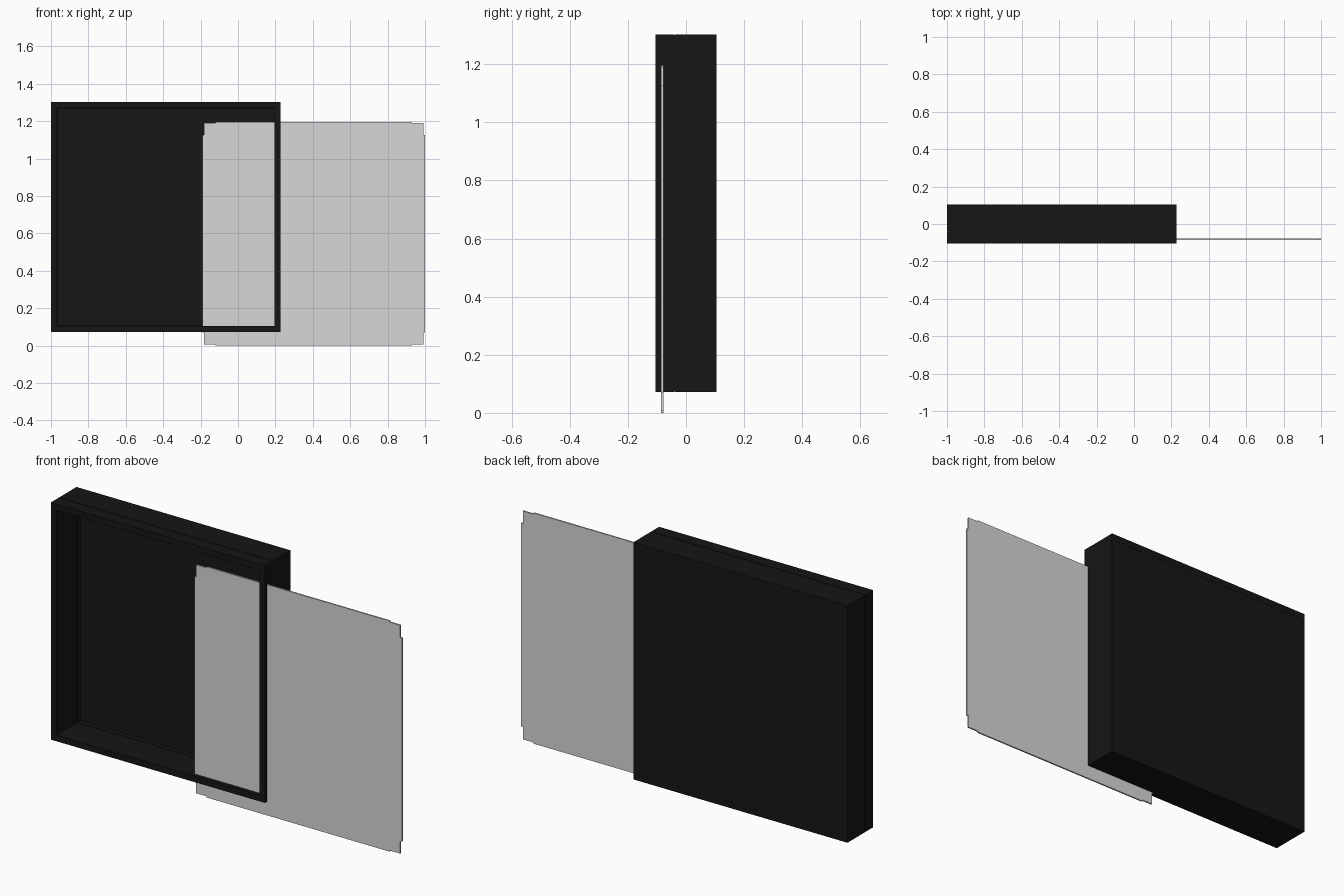
import bpy
import bmesh

if "Cube" in bpy.data.objects:
    bpy.data.objects.remove(bpy.data.objects["Cube"])


def make_material(name, value):
    mat = bpy.data.materials.new(name)
    color = (value, value, value, 1)
    mat.diffuse_color = color
    mat.use_nodes = True
    mat.node_tree.nodes["Principled BSDF"].inputs["Base Color"].default_value = color
    return mat


black = make_material("frame black", 0.0078)
silver = make_material("pane silver", 0.68)


def make_slab(name, outline, y_front, y_back, mat, hole=None):
    """Extrude an x-z outline along y; a matching hole turns it into a ring."""
    bm = bmesh.new()
    outer = [bm.verts.new((x, y_front, z)) for x, z in outline]
    if hole:
        inner = [bm.verts.new((x, y_front, z)) for x, z in hole]
        for i in range(len(outer)):
            bm.faces.new((outer[i - 1], outer[i], inner[i], inner[i - 1]))
    else:
        bm.faces.new(outer)
    ext = bmesh.ops.extrude_face_region(bm, geom=bm.faces[:], use_keep_orig=True)
    moved = [v for v in ext["geom"] if isinstance(v, bmesh.types.BMVert)]
    bmesh.ops.translate(bm, verts=moved, vec=(0, y_back - y_front, 0))
    bmesh.ops.recalc_face_normals(bm, faces=bm.faces[:])
    mesh = bpy.data.meshes.new(name)
    bm.to_mesh(mesh)
    bm.free()
    mesh.materials.append(mat)
    obj = bpy.data.objects.new(name, mesh)
    bpy.context.collection.objects.link(obj)


def frame_outline(inset):
    x0, x1, z0, z1 = -1.0 + inset, 0.228 - inset, 0.072 + inset, 1.302 - inset
    return [(x0, z0), (x1, z0), (x1, z1), (x0, z1)]


# Frame: front bezel, side casing and rear rim, with a fine seam between them
for name, y_front, y_back, outer_inset, inner_inset in (
        ("front_bezel", -0.105, -0.041, 0, 0.032),
        ("seam_strip", -0.041, -0.038, 0.002, 0.032),
        ("side_casing", -0.038, 0.064, 0, 0.032),
        ("rear_rim", 0.064, 0.105, 0, 0.034)):
    make_slab(name, frame_outline(outer_inset), y_front, y_back, black,
              frame_outline(inner_inset))

# Back board closing the frame
make_slab("back_board", frame_outline(0.033), 0.089, 0.104, black)

# Thin pane with stepped corners, sliding out through the frame
cx, cz, half_x, half_z = 0.405, 0.598, 0.595, 0.598
step_x, step_z, run = 0.009, 0.006, 0.07
corner = [(half_x, half_z - run), (half_x - step_x, half_z - run),
          (half_x - step_x, half_z - step_z), (half_x - run, half_z - step_z),
          (half_x - run, half_z)]
pane = []
for sx, sz in ((1, 1), (-1, 1), (-1, -1), (1, -1)):
    points = corner if sx * sz > 0 else corner[::-1]
    pane += [(cx + sx * x, cz + sz * z) for x, z in points]
make_slab("sliding_pane", pane, -0.086, -0.078, silver)
